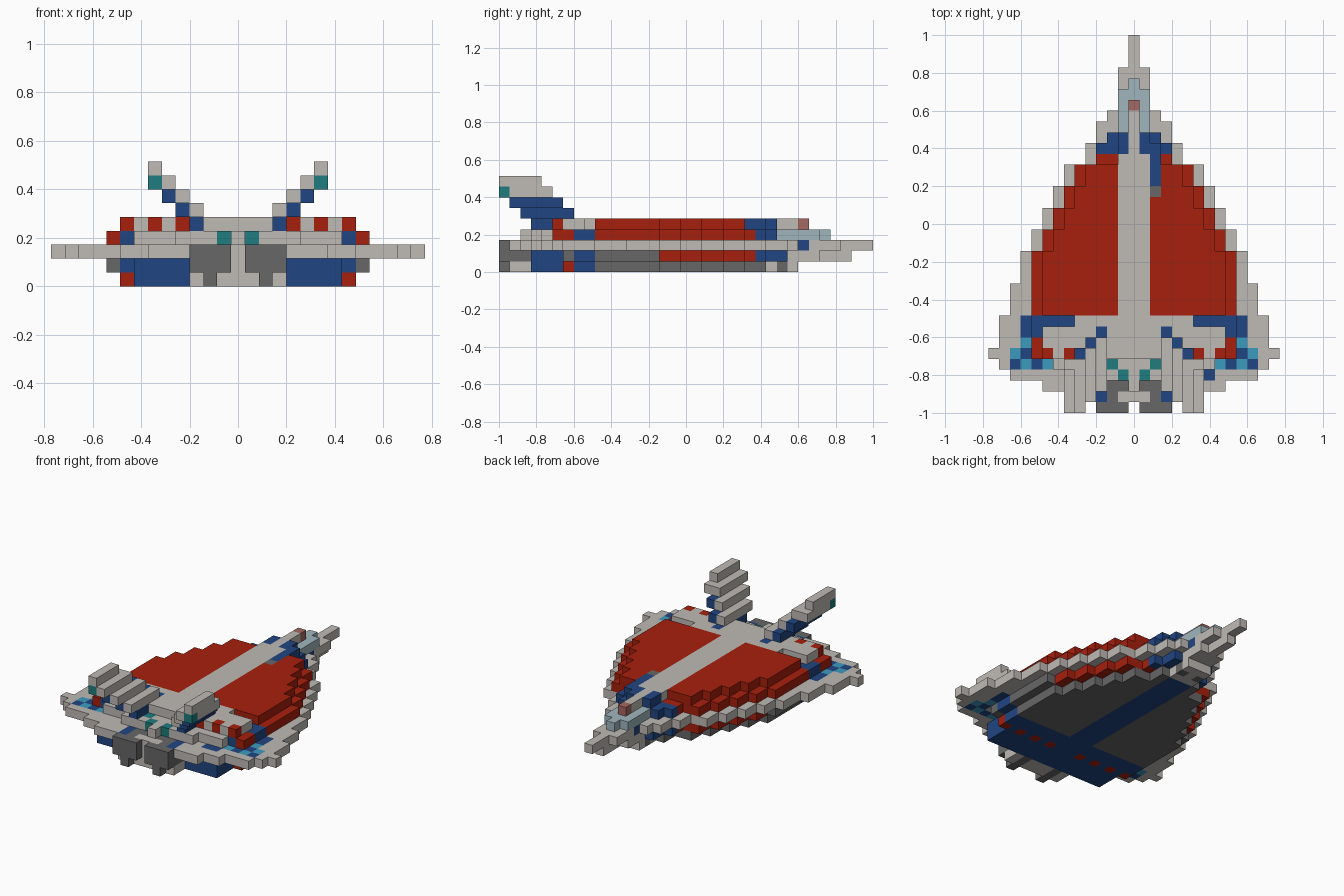
import bpy, bmesh
from mathutils import Vector

if "Cube" in bpy.data.objects:
    bpy.data.objects.remove(bpy.data.objects["Cube"])

V = 2 / 35  # edge length of one block
COLOURS = {
    "light_grey": (0.52, 0.49, 0.46), "red": (0.39, 0.014, 0.004),
    "blue": (0.015, 0.06, 0.225), "dark_grey": (0.135, 0.135, 0.135),
    "teal": (0.014, 0.2, 0.21), "cyan": (0.045, 0.33, 0.52),
    "glass": (0.35, 0.47, 0.51), "pink": (0.38, 0.14, 0.12),
}
NAMES = list(COLOURS)
mats = []
for name, rgb in COLOURS.items():
    m = bpy.data.materials.new(name)
    m.use_nodes = True
    m.diffuse_color = (*rgb, 1)
    m.node_tree.nodes["Principled BSDF"].inputs["Base Color"].default_value = (*rgb, 1)
    mats.append(m)

grid = {}  # (column, row from nose, level) -> (part, colour)


def block(part, colour, cols, rows, levels, mirror=True):
    """Fill an inclusive box of blocks, by default on both sides."""
    for i in range(cols[0], cols[1] + 1):
        for j in range(rows[0], rows[1] + 1):
            for k in range(levels[0], levels[1] + 1):
                for s in ((1, -1) if mirror else (1,)):
                    p = part
                    if part in ("fin", "engine"):
                        p = ("left_" if s * i > 0 else "right_") + part
                    grid[s * i, j, k] = (p, colour)


def dot(part, colour, i, j, k):
    block(part, colour, (i, i), (j, j), (k, k))


# Main wing outline: first row of each step and its half width
STEPS = [(0, 0), (3, 1), (7, 2), (8, 3), (10, 4), (12, 6), (14, 7), (16, 8),
         (18, 9), (20, 10), (23, 11), (26, 12), (29, 13), (30, 12), (31, 11),
         (32, 8), (33, 6), (34, -1)]


def half(j):
    return [n for start, n in STEPS if start <= j][-1]


for j in range(34):
    block("wing", "light_grey", (0, half(j)), (j, j), (2, 2))
block("wing", "blue", (1, 1), (6, 6), (2, 2))

# Upper and lower shells, stepped in from the wing outline
for j in range(11, 26):
    w = min(half(j) - 1, 9)
    block("upper_shell", "red", (0, w), (j, j), (3, 3))
    if j > 11:
        block("upper_shell", "red", (0, w - 1), (j, j), (4, 4))
    block("lower_hull", "red" if j < 20 else "dark_grey", (0, w), (j, j), (1, 1))
    block("lower_hull", "dark_grey", (0, w - 1), (j, j), (0, 0))
block("upper_shell", "blue", (0, 2), (9, 9), (3, 3))
block("upper_shell", "blue", (0, 3), (10, 10), (3, 3))
block("upper_shell", "blue", (1, 1), (9, 10), (4, 4))

# Spine along the top
block("spine", "light_grey", (0, 1), (11, 25), (4, 4))
block("spine", "light_grey", (0, 0), (7, 10), (4, 4))
dot("spine", "pink", 0, 6, 4)

# Canopy
block("canopy", "glass", (0, 0), (4, 4), (3, 3))
block("canopy", "glass", (0, 1), (5, 8), (3, 3))

# Slot beside the spine, on the left only
block("upper_shell", "blue", (2, 2), (10, 13), (4, 4), False)
block("upper_shell", "dark_grey", (2, 2), (14, 14), (4, 4), False)

# Nose underside and keel
block("keel", "light_grey", (0, 0), (2, 4), (1, 1))
block("keel", "light_grey", (0, 1), (5, 7), (1, 1))
block("keel", "blue", (0, 2), (8, 9), (1, 1))
block("keel", "blue", (0, 3), (10, 10), (1, 1))
block("keel", "light_grey", (0, 1), (7, 9), (0, 0))
dot("keel", "dark_grey", 1, 8, 0)
block("keel", "blue", (0, 1), (10, 25), (0, 0))
block("keel", "dark_grey", (2, 2), (10, 10), (0, 0))

# Rear belly with a row of red lamps
block("rear_belly", "blue", (0, 8), (26, 28), (0, 1))
block("rear_belly", "blue", (0, 7), (29, 31), (0, 1))
block("rear_belly", "dark_grey", (9, 9), (26, 28), (1, 1))
block("rear_belly", "blue", (9, 9), (26, 27), (1, 1))
for i in range(2, 9, 2):
    dot("rear_belly", "red", i, 28, 0)

# Rear deck
block("rear_deck", "light_grey", (0, 9), (26, 27), (3, 3))
block("rear_deck", "light_grey", (0, 8), (28, 29), (3, 3))
block("rear_deck", "light_grey", (0, 7), (30, 30), (3, 3))
block("rear_deck", "light_grey", (0, 4), (31, 31), (3, 3))
block("rear_deck", "light_grey", (0, 0), (32, 32), (3, 3))
block("rear_deck", "blue", (6, 9), (26, 26), (3, 3))
dot("rear_deck", "blue", 9, 27, 3)
block("rear_deck", "blue", (8, 8), (29, 29), (3, 3))
block("rear_deck", "red", (9, 9), (28, 29), (3, 3))
block("rear_deck", "light_grey", (0, 5), (26, 26), (4, 4))
block("rear_deck", "light_grey", (0, 8), (27, 28), (4, 4))
block("rear_deck", "light_grey", (0, 7), (29, 29), (4, 4))
for i in (4, 6, 8):
    dot("rear_deck", "red", i, 29, 4)
dot("rear_deck", "teal", 2, 30, 3)
dot("rear_deck", "teal", 1, 31, 3)

# Coloured lights set into the wing tips
block("wing", "blue", (10, 10), (26, 29), (2, 2))
for colour, i, j in (("cyan", 10, 28), ("cyan", 11, 29), ("blue", 11, 30),
                     ("cyan", 10, 30), ("blue", 9, 30), ("cyan", 8, 30)):
    dot("wing", colour, i, j, 2)
block("wing", "blue", (6, 7), (31, 31), (2, 2), False)

# Tail fins: blue underside steps with grey upper steps, swept back
for k in range(4, 8):
    rows = (k + 23, k + 27)
    block("fin", "light_grey" if k == 7 else "blue", (k - 1, k - 1), rows, (k, k))
    if k > 4:
        block("fin", "light_grey", (k - 2, k - 2), rows, (k, k))
dot("fin", "teal", 6, 34, 7)
block("fin", "light_grey", (6, 6), (31, 34), (8, 8))

# Engines: cross-shaped nozzles in a grey and blue mount
block("engine_mount", "light_grey", (0, 3), (32, 33), (0, 1))
block("engine_mount", "blue", (3, 3), (32, 33), (2, 2))
block("engine", "dark_grey", (2, 2), (32, 34), (0, 2))
block("engine", "dark_grey", (1, 3), (32, 34), (1, 1))
block("engine", "dark_grey", (1, 3), (34, 34), (2, 2))
dot("engine", "dark_grey", 1, 32, 2)

# Turn the blocks of each part into one mesh of outer faces
DIRS = [Vector(d) for d in ((1, 0, 0), (-1, 0, 0), (0, 1, 0),
                            (0, -1, 0), (0, 0, 1), (0, 0, -1))]
for part in sorted({p for p, c in grid.values()}):
    bm = bmesh.new()
    for (i, j, k), (p, colour) in grid.items():
        if p != part:
            continue
        centre = Vector((i * V, 1 - (j + 0.5) * V, (k + 0.5) * V))
        for d in DIRS:
            if (i + int(d.x), j - int(d.y), k + int(d.z)) in grid:
                continue
            a = Vector((d.y, d.z, d.x))
            b = d.cross(a)
            quad = [centre + (d + s * a + t * b) * V / 2
                    for s, t in ((-1, -1), (1, -1), (1, 1), (-1, 1))]
            face = bm.faces.new([bm.verts.new(q) for q in quad])
            face.material_index = NAMES.index(colour)
    bmesh.ops.remove_doubles(bm, verts=bm.verts[:], dist=V / 100)
    mesh = bpy.data.meshes.new(part)
    bm.to_mesh(mesh)
    bm.free()
    for m in mats:
        mesh.materials.append(m)
    bpy.context.collection.objects.link(bpy.data.objects.new(part, mesh))
